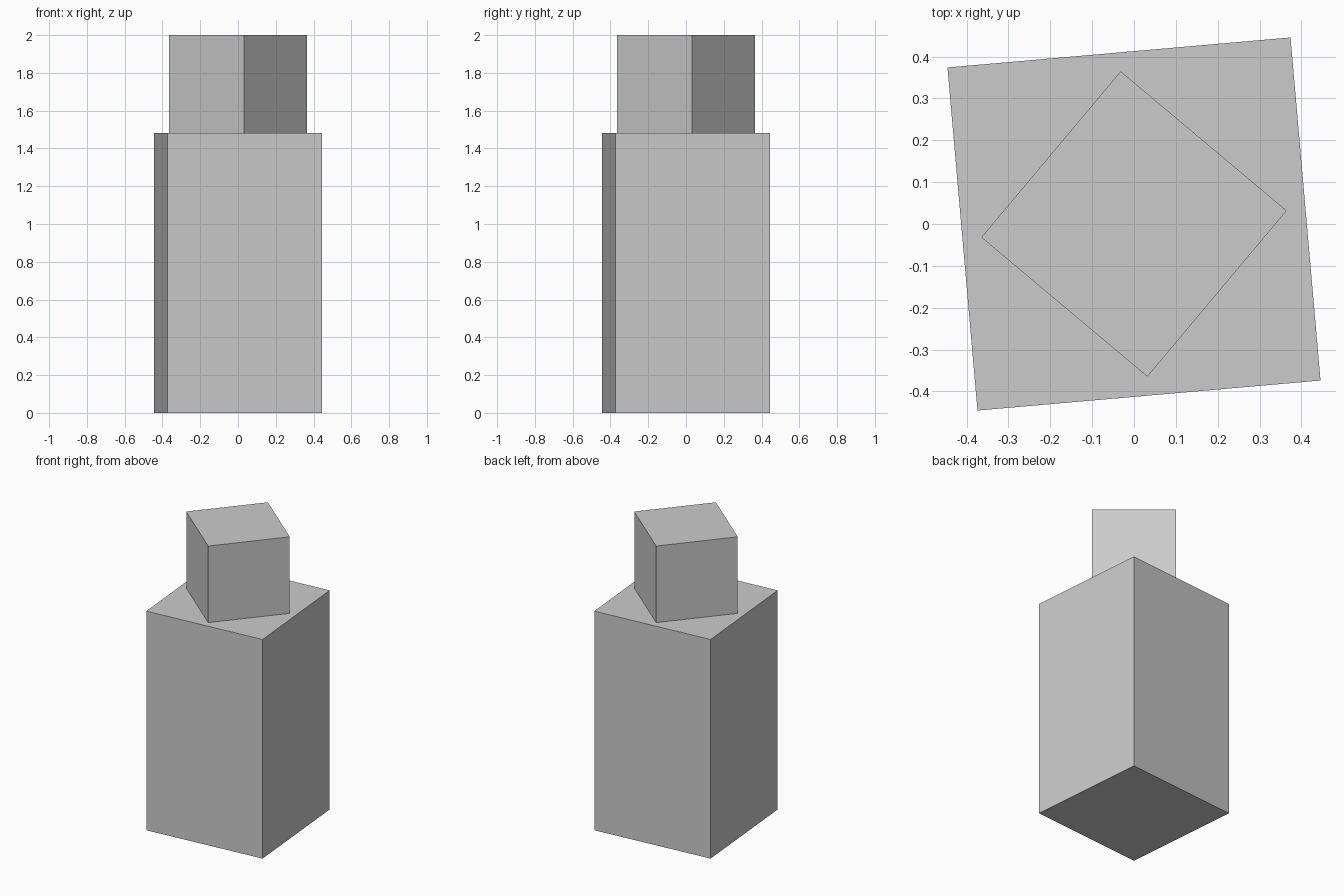
import bpy
from math import radians

if "Cube" in bpy.data.objects:
    bpy.data.objects.remove(bpy.data.objects["Cube"])


def block(name, side, z0, z1, angle):
    """Square block between two heights, turned about the vertical axis."""
    bpy.ops.mesh.primitive_cube_add(size=1, location=(0, 0, (z0 + z1) / 2),
                                    rotation=(0, 0, radians(angle)))
    obj = bpy.context.object
    obj.name = name
    obj.scale = (side, side, z1 - z0)
    bpy.ops.object.transform_apply(location=False, rotation=False, scale=True)
    return obj


# Tall base pillar
block("base_pillar", 0.823, 0, 1.482, 5)
# Cube resting on the pillar, turned a further 45 degrees
block("top_cube", 0.518, 1.482, 2, 50)
